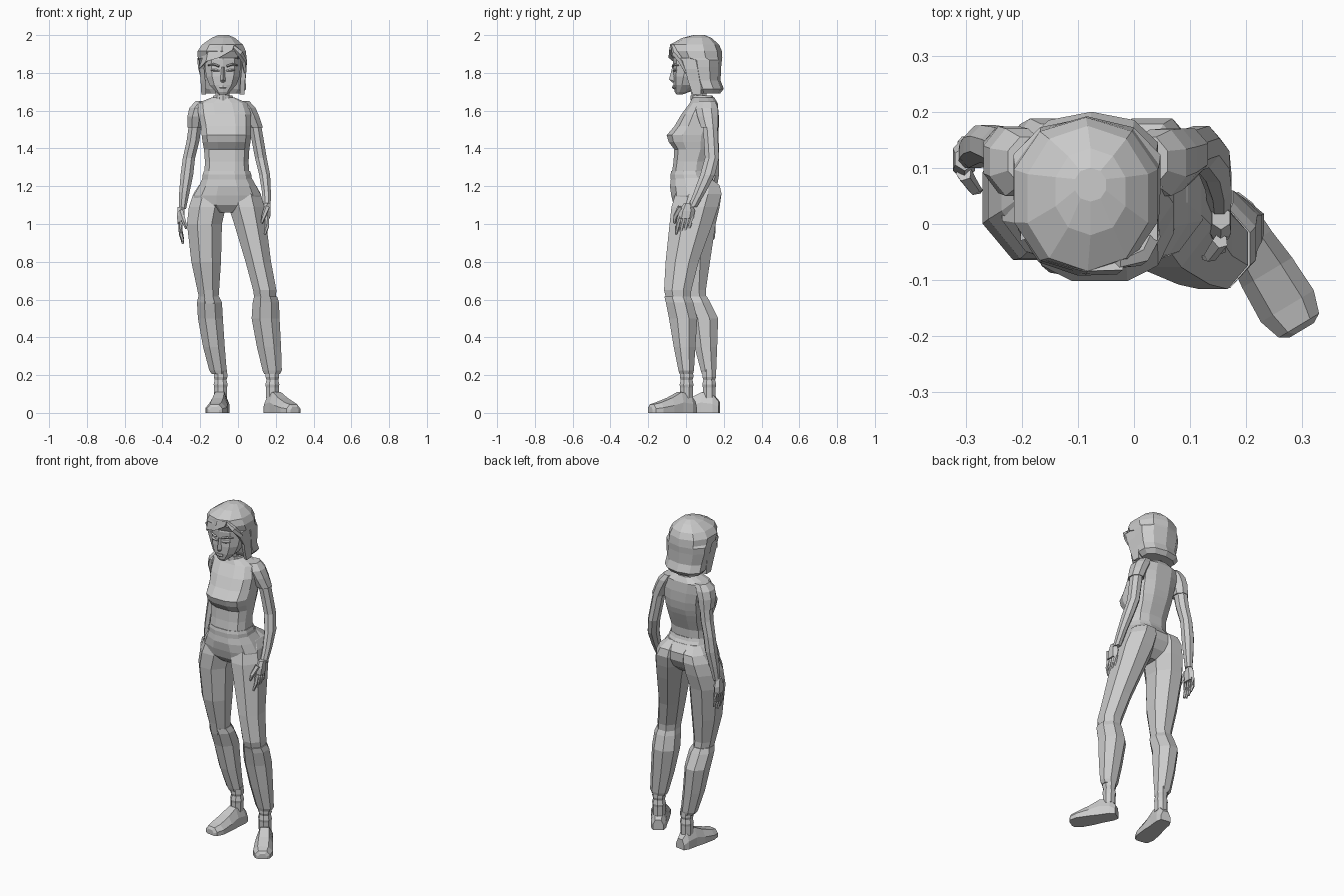
import bpy, bmesh, math
from mathutils import Vector


def skin(name, rings):
    """Bridge equal-sized rings of points into one closed flat-shaded object."""
    bm = bmesh.new()
    loops = [[bm.verts.new(p) for p in ring] for ring in rings]
    n = len(loops[0])
    for a, b in zip(loops, loops[1:]):
        for i in range(n):
            j = (i + 1) % n
            bm.faces.new((a[i], a[j], b[j], b[i]))
    bm.faces.new(loops[0])
    bm.faces.new(loops[-1])
    bmesh.ops.recalc_face_normals(bm, faces=bm.faces)
    mesh = bpy.data.meshes.new(name)
    bm.to_mesh(mesh)
    bm.free()
    ob = bpy.data.objects.new(name, mesh)
    bpy.context.collection.objects.link(ob)
    return ob


def loft(name, sections, n=8, p=1.0):
    """Each section is (z, x_min, x_max, y_min, y_max); p < 1 squares the ring."""
    pw = lambda v: math.copysign(abs(v) ** p, v)
    angles = [(k + 0.5) * math.tau / n for k in range(n)]
    sx = max(pw(math.cos(a)) for a in angles)
    sy = max(pw(math.sin(a)) for a in angles)
    rings = []
    for z, x0, x1, y0, y1 in sections:
        rings.append([((x0 + x1) / 2 + (x1 - x0) / 2 * pw(math.cos(a)) / sx,
                       (y0 + y1) / 2 + (y1 - y0) / 2 * pw(math.sin(a)) / sy, z)
                      for a in angles])
    return skin(name, rings)


def stick(name, points, r, n=5):
    """Tapered strand through points, with a radius for each."""
    rings = []
    for i, pt in enumerate(points):
        d = Vector(points[min(i + 1, len(points) - 1)]) - Vector(points[max(i - 1, 0)])
        q = d.to_track_quat('Z', 'Y')
        rings.append([Vector(pt) + q @ Vector((r[i] * math.cos(k * math.tau / n),
                                               r[i] * math.sin(k * math.tau / n), 0))
                      for k in range(n)])
    return skin(name, rings)


def foot(name, heel, heading):
    stations = [(0, .03, .06), (.03, .042, .095), (.09, .045, .11), (.15, .052, .08),
                (.22, .055, .055), (.26, .042, .045), (.27, .025, .03)]
    f = Vector((math.sin(heading), -math.cos(heading), 0))
    s = Vector((f.y, -f.x, 0))
    rings = []
    for u, w, h in stations:
        prof = [(-w, 0), (w, 0), (w, h * .5), (w * .55, h), (-w * .55, h), (-w, h * .5)]
        rings.append([Vector(heel) + f * u + s * a + Vector((0, 0, b)) for a, b in prof])
    skin(name, rings)


def hand(name, x0, x1, y0, y1, top, knuckle, tip, shift, thumb):
    mid = (y0 + y1) / 2
    loft(name + "_palm", [(top, x0 + .004, x1 - .002, mid - .02 - shift * .5, mid + .022 - shift * .5),
                          ((top + knuckle) / 2, x0, x1, y0 - shift * .3, y1 - shift * .3),
                          (knuckle, x0 + .003, x1 - .003, y0, y1)], 6)
    w = (y1 - y0) / 4
    xm = (x0 + x1) / 2
    for i in range(4):
        y = y0 + w * (i + .5)
        end = tip + (.01, 0, .008, .025)[i]
        stick(f"{name}_finger", [(xm, y, knuckle + .01), (xm, y + shift * .4, (knuckle + end) / 2),
                                 (xm + thumb * .012, y + shift * .7, end)], (.012, .011, .006))
    stick(name + "_thumb", [(xm, y0 + .015, top - .02), (xm + thumb * .018, y0 - .012, knuckle + .01),
                            (xm + thumb * .028, y0 - .015, knuckle - .025)], (.015, .012, .006))


# Shirt, waistband and hips
loft("shirt", [(1.67, -.14, -.02, .035, .15), (1.64, -.215, .05, .02, .168),
               (1.58, -.21, .07, -.025, .173), (1.52, -.197, .07, -.06, .172),
               (1.47, -.192, .07, -.102, .165), (1.435, -.188, .066, -.092, .155),
               (1.395, -.18, .06, -.062, .14), (1.33, -.175, .056, -.066, .115),
               (1.265, -.178, .06, -.076, .112)], 12, .75)
loft("collar", [(1.655, -.14, -.02, .025, .152), (1.68, -.13, -.03, .025, .14)], 10)
loft("waistband", [(1.28, -.181, .064, -.078, .116), (1.262, -.187, .07, -.082, .122),
                   (1.235, -.19, .074, -.082, .14)], 12, .85)
loft("hips", [(1.245, -.187, .072, -.079, .135), (1.2, -.207, .097, -.085, .172),
              (1.15, -.235, .122, -.078, .172), (1.10, -.23, .12, -.065, .145),
              (1.06, -.13, .01, -.03, .1)], 12, .85)

# Legs: thigh, lower trouser leg
loft("left_thigh", [(1.245, -.165, -.085, .03, .125), (1.205, -.207, -.066, -.01, .178),
                    (1.16, -.236, -.062, -.045, .188),
                    (1.09, -.26, -.065, -.062, .178), (1.0, -.27, -.085, -.064, .157),
                    (.8, -.247, -.09, -.052, .127), (.65, -.215, -.1, -.02, .105),
                    (.58, -.2, -.105, -.008, .11)])
loft("left_calf", [(.615, -.21, -.1, -.014, .112), (.585, -.217, -.085, -.007, .128),
                   (.5, -.212, -.08, .018, .17), (.35, -.185, -.07, .045, .165),
                   (.225, -.152, -.06, .078, .16), (.205, -.138, -.066, .085, .155)])
loft("right_thigh", [(1.245, -.025, .05, .02, .125), (1.205, -.052, .095, -.02, .178),
                     (1.16, -.056, .12, -.055, .188),
                     (1.09, -.05, .14, -.077, .17), (1.0, -.02, .15, -.087, .14),
                     (.8, .04, .175, -.108, .067), (.65, .08, .203, -.116, .028),
                     (.58, .09, .2, -.1, .025)])
loft("right_calf", [(.615, .085, .207, -.114, .025), (.585, .078, .217, -.107, .038),
                    (.5, .072, .22, -.09, .06), (.35, .1, .228, -.065, .05),
                    (.225, .13, .232, -.04, .042), (.205, .14, .222, -.034, .037)])

# Ankles with cuffs, and shoes
for side, x, y in (("left", -.092, .123), ("right", .182, .003)):
    loft(side + "_ankle", [(z, x - r, x + r, y - r, y + r) for z, r in
                           ((.23, .034), (.19, .036), (.175, .031), (.15, .037), (.135, .034), (.08, .034))])
foot("left_shoe", (-.083, .176, 0), math.radians(-9))
foot("right_shoe", (.16, .042, 0), math.radians(31))

# Arms: sleeve, bare arm
loft("left_sleeve", [(1.65, -.225, -.15, .07, .155), (1.615, -.257, -.16, .05, .17),
                     (1.57, -.268, -.178, .055, .174), (1.51, -.268, -.188, .08, .174)])
loft("left_arm", [(1.54, -.258, -.192, .085, .17), (1.44, -.272, -.204, .098, .173),
                  (1.35, -.292, -.227, .11, .176), (1.26, -.304, -.237, .105, .175),
                  (1.17, -.311, -.256, .1, .16), (1.08, -.313, -.275, .1, .143)])
loft("right_sleeve", [(1.65, -.01, .06, .07, .155), (1.615, .0, .093, .05, .168),
                      (1.57, .025, .112, .06, .17), (1.51, .052, .132, .08, .17)])
loft("right_arm", [(1.54, .056, .12, .086, .165), (1.44, .073, .137, .095, .17),
                   (1.35, .09, .152, .1, .175), (1.26, .112, .17, .075, .153),
                   (1.17, .127, .174, .042, .105), (1.09, .132, .173, .01, .058)])
hand("left_hand", -.323, -.283, .075, .155, 1.09, 1.0, .895, 0.0, 1)
hand("right_hand", .135, .173, -.045, .04, 1.11, 1.03, .935, -.025, -1)

# Neck and head
loft("neck", [(1.63, -.135, -.03, .03, .135), (1.68, -.118, -.045, .03, .11),
              (1.76, -.118, -.045, .01, .1)])
loft("head", [(1.685, -.1, -.06, -.05, -.02), (1.7, -.118, -.042, -.06, .02),
              (1.735, -.15, -.01, -.066, .07), (1.78, -.168, .008, -.068, .1),
              (1.83, -.174, .014, -.066, .13), (1.87, -.174, .014, -.07, .15),
              (1.92, -.15, -.01, -.06, .14)], 10, .9)

# Face details
skin("nose", [[(-.088, -.066, 1.83), (-.072, -.066, 1.83), (-.08, -.073, 1.83)],
              [(-.094, -.064, 1.757), (-.066, -.064, 1.757), (-.08, -.09, 1.765)],
              [(-.088, -.06, 1.748), (-.072, -.06, 1.748), (-.08, -.074, 1.75)]])
loft("lips", [(1.715, -.095, -.065, -.068, -.045), (1.722, -.1, -.06, -.074, -.045),
              (1.733, -.098, -.062, -.072, -.045)], 6)
for s in (-1, 1):
    c = -.08
    stick("eyebrow", [(c + s * .02, -.07, 1.835), (c + s * .05, -.066, 1.846), (c + s * .078, -.04, 1.84)],
          (.006, .006, .003), 4)
    stick("eye", [(c + s * .018, -.066, 1.81), (c + s * .04, -.063, 1.814), (c + s * .062, -.05, 1.815)],
          (.004, .008, .004), 4)

# Hair: one bob that steps forward above the brow, then fringe and side locks
loft("hair", [(1.69, -.175, .02, .05, .18), (1.715, -.195, .043, .035, .2),
              (1.76, -.195, .04, .02, .183), (1.83, -.212, .046, 0, .186),
              (1.868, -.215, .047, -.01, .19), (1.88, -.213, .045, -.07, .192),
              (1.915, -.214, .042, -.09, .19), (1.95, -.19, .025, -.084, .175),
              (1.985, -.14, -.015, -.02, .135), (2.0, -.105, -.05, .04, .1)], 10, .93)
skin("fringe", [[(-.02, -.082, 1.95), (-.03, -.09, 1.92), (-.02, -.05, 1.93)],
                [(-.09, -.084, 1.95), (-.1, -.092, 1.88), (-.09, -.06, 1.9)],
                [(-.155, -.066, 1.93), (-.17, -.068, 1.86), (-.155, -.04, 1.87)],
                [(-.205, .01, 1.9), (-.207, -.01, 1.82), (-.19, .02, 1.83)]])
for s in (-1, 1):
    c = -.08
    skin("side_lock", [[(c + s * x, y0, z), (c + s * (x - .025), y0 + .01, z),
                        (c + s * (x - .025), .08, z), (c + s * x, .08, z)]
                       for z, x, y0 in ((1.88, .122, -.03), (1.82, .124, -.005),
                                        (1.76, .118, .01), (1.685, .114, .035))])
stick("parted_lock", [(-.03, -.07, 1.945), (.01, -.058, 1.905), (.032, -.025, 1.86), (.038, 0, 1.8)],
      (.01, .018, .016, .006))
